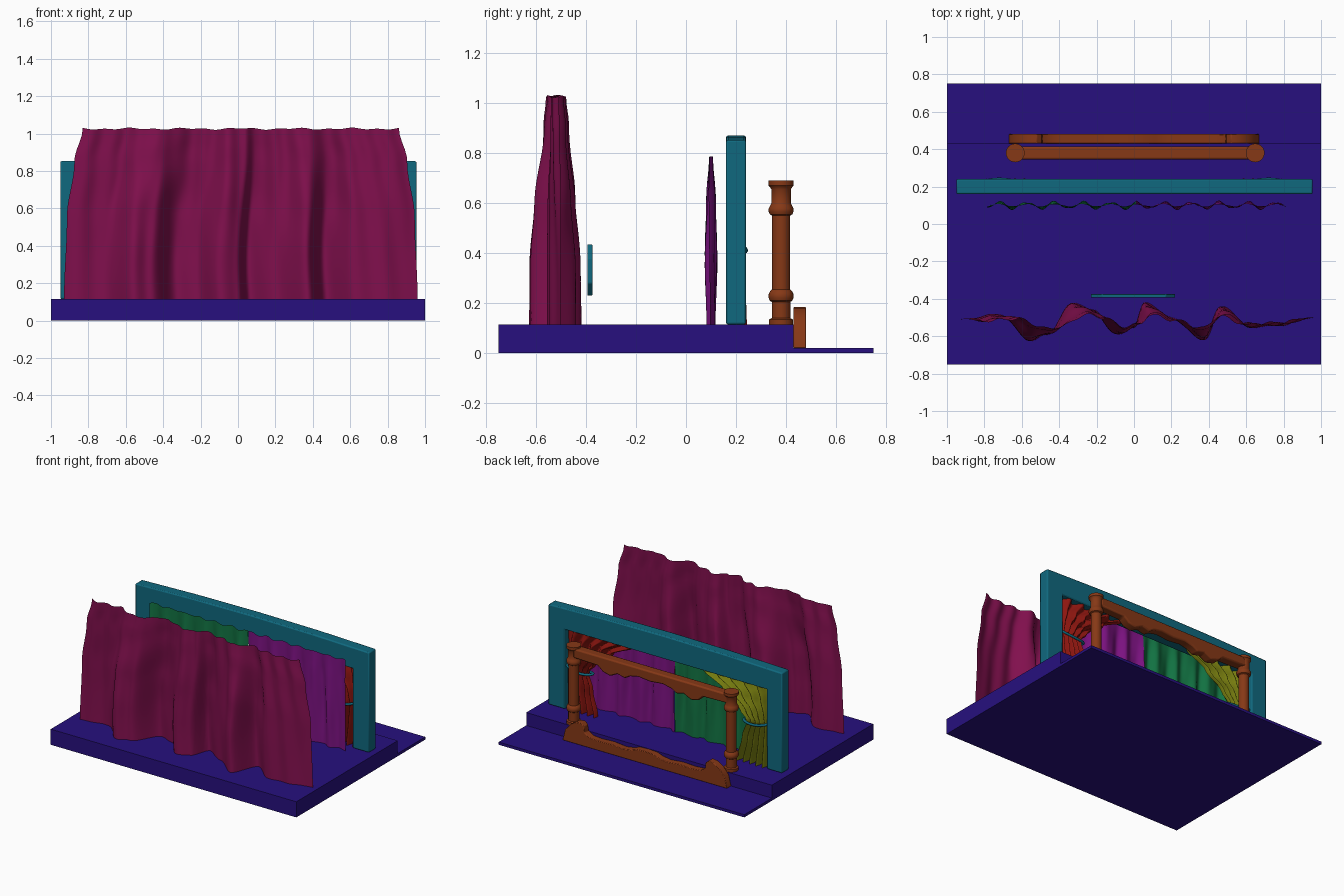
import bpy, bmesh, math

cube = bpy.data.objects.get("Cube")
if cube:
    bpy.data.objects.remove(cube, do_unlink=True)


def material(name, rgb):
    m = bpy.data.materials.new(name)
    m.use_nodes = True
    m.diffuse_color = (*rgb, 1)
    m.node_tree.nodes["Principled BSDF"].inputs["Base Color"].default_value = (*rgb, 1)
    return m


INDIGO = material("indigo", (0.02, 0.005, 0.21))
WINE = material("wine", (0.22, 0.005, 0.075))
TEAL = material("teal", (0.005, 0.14, 0.21))
BROWN = material("brown", (0.24, 0.04, 0.008))
GREEN = material("green", (0.006, 0.17, 0.055))
PURPLE = material("purple", (0.2, 0.006, 0.22))
RED = material("red", (0.27, 0.008, 0.005))
OLIVE = material("olive", (0.19, 0.21, 0.005))


def finish(name, bm, mat, angle=35):
    me = bpy.data.meshes.new(name)
    bm.to_mesh(me)
    bm.free()
    me.materials.append(mat)
    me.shade_smooth()
    me.set_sharp_from_angle(angle=math.radians(angle))
    ob = bpy.data.objects.new(name, me)
    bpy.context.collection.objects.link(ob)
    return ob


def prism(name, outline, y0, y1, mat, bevel=0):
    """Extrude an (x, z) outline from y0 to y1."""
    bm = bmesh.new()
    face = bm.faces.new([bm.verts.new((x, y0, z)) for x, z in outline])
    out = bmesh.ops.extrude_face_region(bm, geom=[face])["geom"]
    bmesh.ops.translate(bm, vec=(0, y1 - y0, 0),
                        verts=[g for g in out if isinstance(g, bmesh.types.BMVert)])
    bmesh.ops.recalc_face_normals(bm, faces=bm.faces)
    ob = finish(name, bm, mat)
    if bevel:
        mod = ob.modifiers.new("soft_edges", "BEVEL")
        mod.width, mod.segments, mod.limit_method = bevel, 2, "ANGLE"
    return ob


def sheet(name, nu, nv, place, mat, angle=80):
    """Grid surface from place(u, v), u and v in 0..1."""
    bm = bmesh.new()
    rows = [[bm.verts.new(place(i / nu, j / nv)) for i in range(nu + 1)] for j in range(nv + 1)]
    for low, high in zip(rows, rows[1:]):
        for i in range(nu):
            bm.faces.new((low[i], low[i + 1], high[i + 1], high[i]))
    return finish(name, bm, mat, angle)


def blend(knots, t):
    """Smooth interpolation through sorted (t, value) knots."""
    if t <= knots[0][0]:
        return knots[0][1]
    for (a, p), (b, q) in zip(knots, knots[1:]):
        if t <= b:
            return p + (q - p) * (1 - math.cos(math.pi * (t - a) / (b - a))) / 2
    return knots[-1][1]


def rect(x0, x1, z0, z1):
    return [(x0, z0), (x1, z0), (x1, z1), (x0, z1)]


# Stage floor and the low step behind it
FLOOR = 0.115
prism("stage_floor", rect(-1, 1, 0.01, FLOOR), -0.75, 0.43, INDIGO)
prism("back_step", rect(-1, 1, 0, 0.02), 0.43, 0.75, INDIGO)
prism("floor_underside", rect(-1, 1, 0, 0.01), -0.75, 0.43, INDIGO)

# Proscenium arch with a slightly crowned top
prism("arch_frame", [(-0.95, FLOOR), (-0.825, FLOOR), (-0.825, 0.7), (0.82, 0.7), (0.82, FLOOR),
                     (0.955, FLOOR), (0.955, 0.852), (0.5, 0.865), (0, 0.87), (-0.5, 0.865),
                     (-0.95, 0.852)], 0.16, 0.24, TEAL, 0.008)

# Large front curtain: folds deepen and the sides flare toward the floor
FOLDS = [(-0.94, 0.01), (-0.72, 0.04), (-0.55, -0.1), (-0.47, -0.07), (-0.32, 0.1), (-0.22, 0.06),
         (-0.09, -0.07), (0, -0.03), (0.06, 0.1), (0.2, 0.02), (0.37, -0.095), (0.47, 0.08),
         (0.62, -0.03), (0.78, -0.02), (0.94, 0.02)]
DEPTH = [(FLOOR, 1.02), (0.35, 1), (0.6, 0.85), (0.9, 0.5), (1.03, 0.36)]
FLARE = [(FLOOR, 0.945), (0.55, 0.93), (0.85, 0.89), (1.03, 0.845)]


def front_cloth(u, v):
    s = 2 * u - 1
    top = 1.026 + 0.006 * math.sin(29 * s) * math.sin(11 * s)
    z = FLOOR + v * (top - FLOOR)
    ripple = 0.008 * math.sin(44 * s + 2 * z) * (0.4 + 0.6 * v)
    y = -0.522 + blend(FOLDS, 0.94 * s + 0.02 * math.sin(5 * z)) * blend(DEPTH, z) + ripple
    return 0.015 + s * blend(FLARE, z), y, z


sheet("front_curtain", 160, 24, front_cloth, WINE)


# Pair of inner curtains in front of the arch
def inner_curtain(name, x0, x1, mat, phase):
    def place(u, v):
        z = FLOOR + v * (0.78 - FLOOR + 0.006 * math.sin(40 * u))
        x = x0 + u * (x1 - x0)
        amp = 0.026 * blend([(0, 0.7), (0.4, 1), (0.75, 0.75), (1, 0.3)], v)
        wave = 0.75 * math.sin(x * 42 + phase) + 0.25 * math.sin(x * 71 + 3 * v)
        return x, 0.1 + amp * wave, z
    sheet(name, 100, 14, place, mat)


inner_curtain("right_inner_curtain", -0.785, 0.01, GREEN, 0.5)
inner_curtain("left_inner_curtain", 0.01, 0.81, PURPLE, 1.2)

# Tied-back side drapes inside the arch, each with a cord loop
INNER_EDGE = [(FLOOR, 0.57), (0.3, 0.61), (0.42, 0.645), (0.5, 0.58), (0.6, 0.45), (0.71, 0.27)]


def side_drape(name, side, mat):
    def place(u, v):
        z = FLOOR + v * (0.71 - FLOOR)
        edge = blend(INNER_EDGE, z)
        amp = blend([(FLOOR, 0.036), (0.42, 0.022), (0.71, 0.025)], z)
        return side * (edge + u * (0.828 - edge)), 0.207 + amp * math.sin(u * 10 * math.pi), z
    sheet(name + "_drape", 60, 20, place, mat)

    curve = bpy.data.curves.new(name + "_tie", "CURVE")
    curve.dimensions = "3D"
    curve.bevel_depth, curve.bevel_resolution = 0.009, 2
    spline = curve.splines.new("POLY")
    count = 24
    spline.points.add(count - 1)
    spline.use_cyclic_u = True
    for i, p in enumerate(spline.points):
        a = 2 * math.pi * i / count
        c = math.cos(a)
        p.co = (side * (0.72 + 0.105 * c), 0.205 + 0.034 * math.sin(a),
                0.41 + 0.015 * c * c + 0.01 * c, 1)
    curve.materials.append(TEAL)
    bpy.context.collection.objects.link(bpy.data.objects.new(name + "_tie", curve))


side_drape("left", 1, RED)
side_drape("right", -1, OLIVE)

# Turned posts
TURNING = [(0, FLOOR), (0.048, FLOOR), (0.048, 0.135), (0.037, 0.14), (0.037, 0.205), (0.045, 0.21),
           (0.05, 0.222), (0.05, 0.235), (0.044, 0.248), (0.036, 0.255), (0.036, 0.55), (0.045, 0.555),
           (0.05, 0.567), (0.05, 0.578), (0.044, 0.59), (0.039, 0.6), (0.039, 0.655), (0.045, 0.665),
           (0.05, 0.67), (0.05, 0.69), (0, 0.69)]


def post(name, cx):
    bm = bmesh.new()
    steps = 24
    rings = []
    for r, z in TURNING[1:-1]:
        angles = [2 * math.pi * i / steps for i in range(steps)]
        rings.append([bm.verts.new((cx + r * math.cos(a), 0.38 + r * math.sin(a), z)) for a in angles])
    for low, high in zip(rings, rings[1:]):
        for i in range(steps):
            k = (i + 1) % steps
            bm.faces.new((low[i], low[k], high[k], high[i]))
    bm.faces.new(rings[0][::-1])
    bm.faces.new(rings[-1])
    finish(name, bm, BROWN)


post("left_post", 0.648)
post("right_post", -0.635)


def mirrored(half):
    """Complete a contour listed from the centre outward."""
    return [(-x, z) for x, z in half[::-1]] + [p for p in half if p[0] > 0]


# Top rail with a scalloped lower edge
apron = mirrored([(0, 0.6), (0.1, 0.61), (0.17, 0.595), (0.21, 0.57), (0.27, 0.585),
                  (0.33, 0.555), (0.39, 0.57), (0.43, 0.605), (0.63, 0.61)])
prism("top_rail", apron + [(0.63, 0.678), (-0.63, 0.678)], 0.345, 0.415, BROWN, 0.01)

# Footboard with rounded high ends and a low raised centre
crest = mirrored([(0, 0.115), (0.07, 0.112), (0.115, 0.095), (0.18, 0.085), (0.28, 0.095), (0.38, 0.09),
                  (0.45, 0.095), (0.49, 0.12), (0.495, 0.165), (0.52, 0.185), (0.56, 0.18),
                  (0.61, 0.15), (0.65, 0.1), (0.67, 0.02)])
prism("footboard", crest[::-1], 0.43, 0.48, BROWN, 0.004)

# Small blank plaque behind the front curtain
prism("plaque", [(-0.23, 0.28), (-0.17, 0.23), (0.17, 0.23), (0.22, 0.28), (0.22, 0.38),
                 (0.17, 0.435), (-0.17, 0.435), (-0.23, 0.38)], -0.394, -0.374, TEAL, 0.004)
